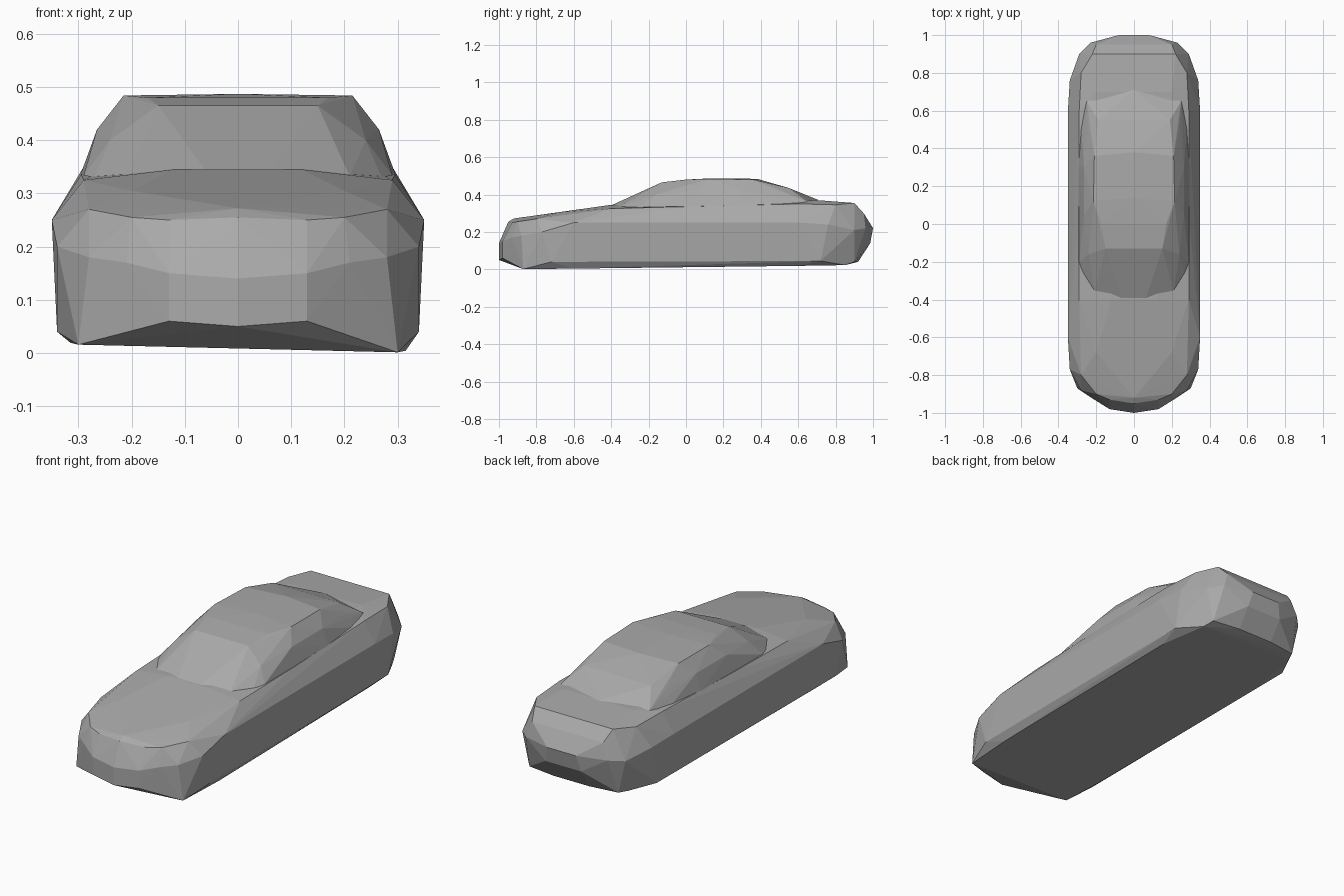
import bpy
import bmesh

# Remove the default object
default = bpy.data.objects.get("Cube")
if default:
    bpy.data.objects.remove(default, do_unlink=True)

# Single paint colour
grey = bpy.data.materials.new("plain_grey")
grey.use_nodes = True
colour = (0.4, 0.4, 0.4, 1)
grey.diffuse_color = colour
shader = next(n for n in grey.node_tree.nodes if n.type == "BSDF_PRINCIPLED")
shader.inputs["Base Color"].default_value = colour


def mirrored(points):
    """Return the half outline together with its copy across the centre line."""
    result = []
    for x, y, z in points:
        result.append((x, y, z))
        if x > 0:
            result.append((-x, y, z))
    return result


def floor_height(x, y):
    """Underside plane, leaning slightly to one side and to the front."""
    return max(0.0, 0.019 + 0.012 * y - 0.024 * x)


def build_shell(name, points):
    """Wrap a set of outline points in a faceted closed shell."""
    bm = bmesh.new()
    for point in points:
        bm.verts.new(point)
    hull = bmesh.ops.convex_hull(bm, input=bm.verts[:], use_existing_faces=False)
    loose = {g for g in hull["geom_interior"] + hull["geom_unused"]
             if isinstance(g, bmesh.types.BMVert)}
    bmesh.ops.delete(bm, geom=list(loose), context="VERTS")
    bmesh.ops.recalc_face_normals(bm, faces=bm.faces[:])
    mesh = bpy.data.meshes.new(name)
    bm.to_mesh(mesh)
    bm.free()
    mesh.materials.append(grey)
    shell = bpy.data.objects.new(name, mesh)
    bpy.context.collection.objects.link(shell)
    return shell


# Body: sill, waist and crown outlines, front to back
floor_outline = [(0.3, -0.87), (0.315, -0.6), (0.315, 0.6), (0.27, 0.85)]
sill = [
    (0, -1, 0.05), (0.13, -0.98, 0.06), (0.25, -0.9, 0.045),
    (0.34, -0.72, 0.04), (0.34, 0.72, 0.045), (0.25, 0.9, 0.04),
    (0.1, 0.92, 0.04),
]
waist = [
    (0, -1, 0.14), (0.13, -0.98, 0.15), (0.21, -0.93, 0.17),
    (0.28, -0.88, 0.18), (0.34, -0.77, 0.2), (0.35, -0.6, 0.25),
    (0.35, 0.6, 0.25), (0.34, 0.76, 0.24), (0.29, 0.9, 0.21),
    (0.23, 0.96, 0.22), (0.08, 1, 0.22), (0.1, 0.985, 0.14),
]
crown = [
    (0, -0.95, 0.255), (0.13, -0.93, 0.25), (0.2, -0.9, 0.255),
    (0.28, -0.8, 0.27), (0, -0.92, 0.272), (0.2, -0.68, 0.305),
    (0.29, -0.4, 0.325), (0.12, -0.4, 0.345), (0.295, 0, 0.335),
    (0.29, 0.6, 0.35), (0.2, 0.7, 0.37), (0.22, 0.9, 0.355),
    (0.28, 0.8, 0.345), (0.2, 0.95, 0.3),
]
underside = [(side * x, y, floor_height(side * x, y))
             for x, y in floor_outline for side in (-1, 1)]
build_shell("body", underside + mirrored(sill + waist + crown))

# Cabin: base, shoulder and roof outlines, front to back
base = [
    (0.06, -0.4, 0.342), (0.21, -0.36, 0.332), (0.27, -0.26, 0.33),
    (0.29, -0.2, 0.334), (0.295, 0.3, 0.338), (0.28, 0.52, 0.345),
    (0.25, 0.65, 0.362), (0, 0.71, 0.37),
]
shoulder = [
    (0.24, -0.16, 0.4), (0.265, 0.05, 0.42), (0.265, 0.3, 0.42),
    (0.24, 0.5, 0.41), (0.19, 0.55, 0.435),
]
roof = [
    (0.15, -0.13, 0.465), (0.17, 0, 0.48), (0.215, 0.12, 0.484),
    (0.21, 0.36, 0.48), (0, 0.14, 0.487), (0, 0.38, 0.484),
]
build_shell("cabin", mirrored(base + shoulder + roof))
